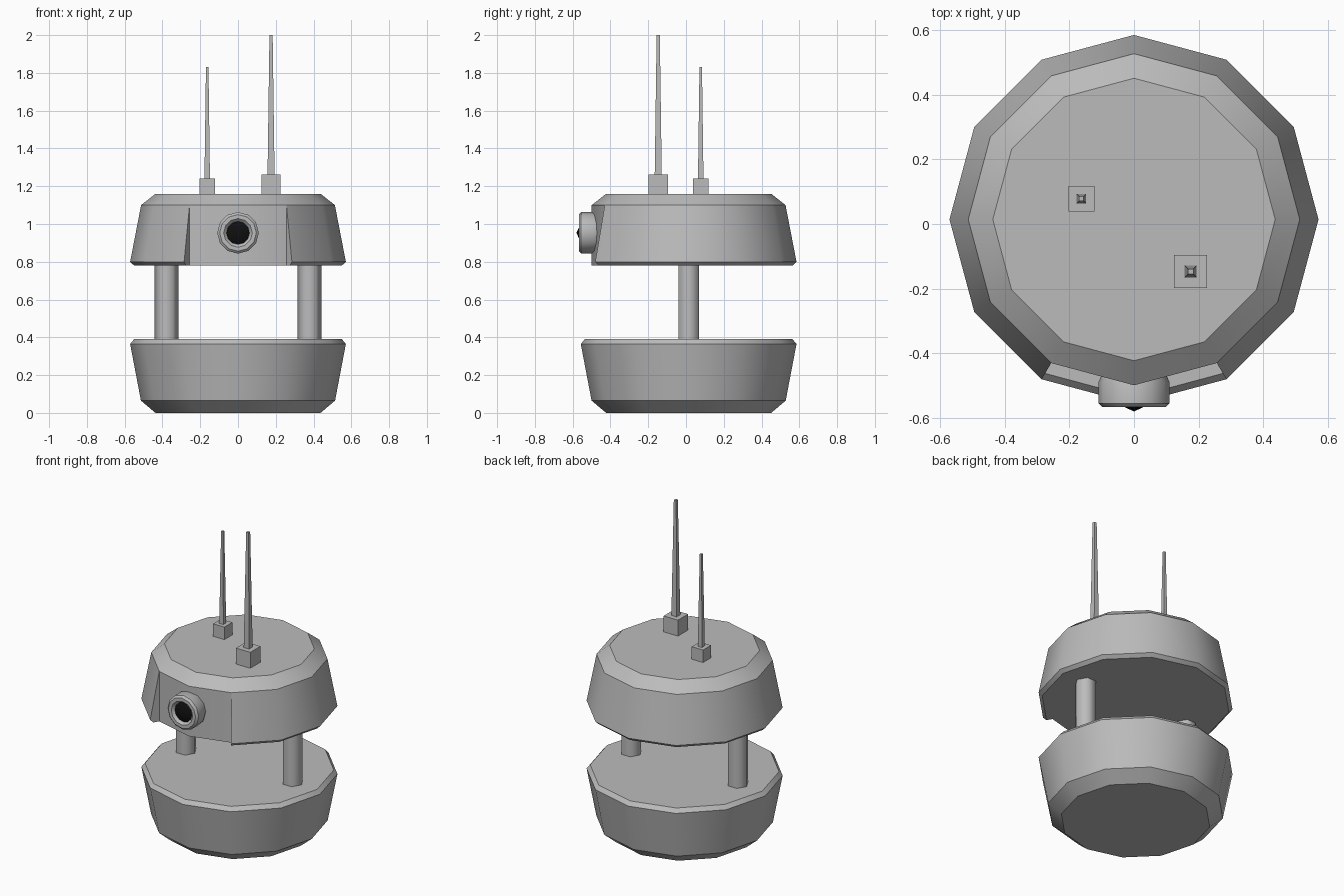
import bpy, bmesh, math
from mathutils import Matrix, Vector

cube = bpy.data.objects.get("Cube")
if cube:
    bpy.data.objects.remove(cube, do_unlink=True)

AXIS_Y = 0.014   # the round bodies sit slightly behind the origin


def material(name, value):
    m = bpy.data.materials.new(name)
    m.use_nodes = True
    colour = (value, value, value, 1)
    m.diffuse_color = colour
    m.node_tree.nodes["Principled BSDF"].inputs["Base Color"].default_value = colour
    return m


GREY = material("mid grey", 0.5)
BLACK = material("lens black", 0.005)


def finish(name, bm, mat, smooth=None):
    bmesh.ops.remove_doubles(bm, verts=bm.verts, dist=1e-5)
    bmesh.ops.recalc_face_normals(bm, faces=bm.faces)
    mesh = bpy.data.meshes.new(name)
    bm.to_mesh(mesh)
    bm.free()
    mesh.materials.append(mat)
    ob = bpy.data.objects.new(name, mesh)
    bpy.context.collection.objects.link(ob)
    if smooth:
        bpy.ops.object.select_all(action='DESELECT')
        ob.select_set(True)
        bpy.context.view_layer.objects.active = ob
        bpy.ops.object.shade_smooth_by_angle(angle=math.radians(smooth))
    return ob


def lathe(name, profile, mat, sides=12, place=Matrix(), smooth=35, notch=None, notch_segments=()):
    """Revolve (radius, height) points; chosen segments follow the notch profile."""
    bm = bmesh.new()

    def face(points):
        unique = []
        for p in points:
            if all((p - q).length > 1e-6 for q in unique):
                unique.append(p)
        if len(unique) > 2:
            bm.faces.new([bm.verts.new(place @ p) for p in unique])

    def point(i, rz):
        a = math.tau * i / sides
        return Vector((rz[0] * math.cos(a), rz[0] * math.sin(a), rz[1]))

    for i in range(sides):
        line = notch if i in notch_segments else profile
        for a, b in zip(line, line[1:]):
            face([point(i, a), point(i + 1, a), point(i + 1, b), point(i, b)])
    # side cheeks of the notch, where the two profiles differ
    if notch_segments:
        outline = [p for p in profile if p not in notch] + [p for p in notch if p[0] > 0][-2:]
        outline = sorted(outline, key=lambda p: math.atan2(p[1] - 0.82, p[0] - 0.535))
        for i in (min(notch_segments), max(notch_segments) + 1):
            face([point(i, p) for p in outline])
    return finish(name, bm, mat, smooth)


upright = Matrix.Translation((0, AXIS_Y, 0))

# Lower drum
lathe("base_drum", [(0, 0), (0.437, 0), (0.514, 0.065), (0.571, 0.365), (0.55, 0.39), (0, 0.39)],
      GREY, place=upright)

# Upper drum with an upright recessed front panel
lathe("head_drum", [(0, 1.16), (0.437, 1.16), (0.513, 1.10), (0.571, 0.80), (0.55, 0.78), (0, 0.78)],
      GREY, place=upright, notch_segments=(8, 9),
      notch=[(0, 1.16), (0.437, 1.16), (0.513, 1.10), (0.513, 0.78), (0, 0.78)])

# Hexagonal pillars joining the drums
for side, x in (("left", 0.378), ("right", -0.378)):
    lathe(side + "_pillar", [(0, 0.37), (0.063, 0.37), (0.063, 0.80), (0, 0.80)], GREY, sides=6,
          place=Matrix.Translation((x, AXIS_Y, 0)), smooth=65)

# Eye housing and pointed lens, revolved about the front axis
forward = Matrix.Translation((0, 0, 0.953)) @ Matrix.Rotation(math.pi / 2, 4, 'X')
lathe("eye_housing", [(0, 0.46), (0.097, 0.46), (0.11, 0.49), (0.11, 0.555), (0.097, 0.567),
                      (0.076, 0.567), (0.06, 0.55), (0, 0.55)], GREY, place=forward)
lathe("eye_lens", [(0, 0.545), (0.061, 0.552), (0, 0.58)], BLACK, place=forward)

# Antennas: a block with a tapered square rod
for side, x, y, size, tip_z in (("left", 0.175, -0.147, 0.102, 2.0), ("right", -0.163, 0.078, 0.08, 1.83)):
    half = size / math.sqrt(2)
    top = 1.16 + size
    turned = Matrix.Translation((x, y, 0)) @ Matrix.Rotation(math.pi / 4, 4, 'Z')
    lathe(side + "_antenna_block", [(0, 1.15), (half, 1.15), (half, top), (0, top)], GREY,
          sides=4, place=turned, smooth=None)
    root = size * 0.26
    lathe(side + "_antenna_rod", [(0, top - 0.01), (root, top - 0.01), (root * 0.45, tip_z), (0, tip_z)],
          GREY, sides=4, place=turned, smooth=None)
